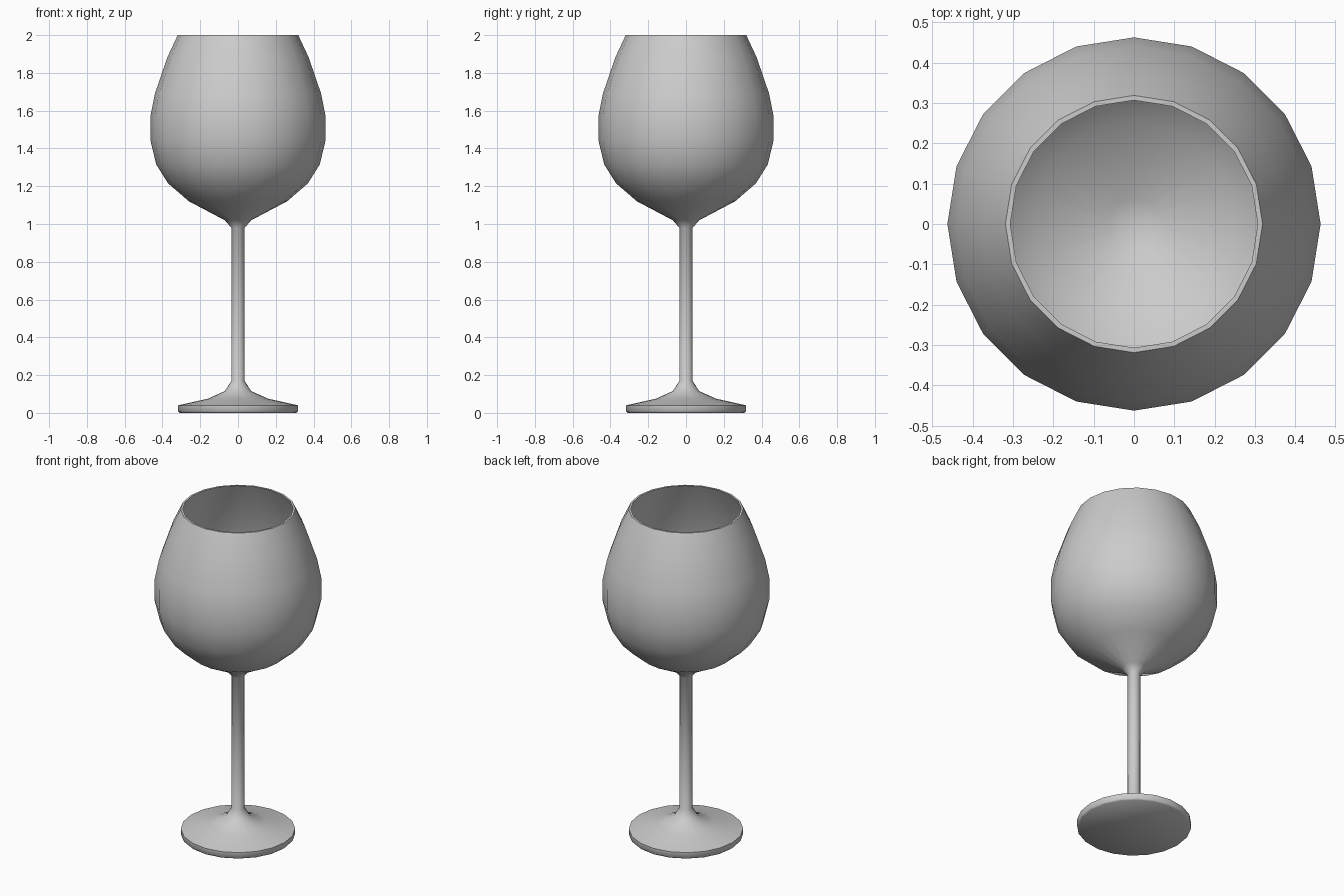
import bpy, bmesh, math
from mathutils import Vector

if "Cube" in bpy.data.objects:
    bpy.data.objects.remove(bpy.data.objects["Cube"])

SIDES = 20

# Outer surface from foot centre to rim, then inner bowl surface back to the axis
outer = [(0, 0), (0.31, 0), (0.318, 0.008), (0.318, 0.04), (0.16, 0.075), (0.07, 0.115),
         (0.035, 0.17), (0.035, 0.98), (0.07, 1.02), (0.26, 1.12), (0.37, 1.215),
         (0.433, 1.315), (0.463, 1.44), (0.463, 1.575), (0.44, 1.69),
         (0.375, 1.88), (0.319, 2.0)]
inner = [(0.307, 2.0), (0.363, 1.877), (0.427, 1.687), (0.45, 1.574), (0.45, 1.442),
         (0.421, 1.32), (0.361, 1.224), (0.254, 1.131), (0.065, 1.032), (0, 1.02)]


def lathe(name, profile):
    bm = bmesh.new()
    verts = [bm.verts.new((r, 0, z)) for r, z in profile]
    edges = [bm.edges.new(pair) for pair in zip(verts, verts[1:])]
    bmesh.ops.spin(bm, geom=verts + edges, cent=Vector(), axis=Vector((0, 0, 1)),
                   angle=math.tau, steps=SIDES, use_merge=False)
    bmesh.ops.remove_doubles(bm, verts=bm.verts, dist=0.0005)
    bmesh.ops.recalc_face_normals(bm, faces=bm.faces)
    mesh = bpy.data.meshes.new(name)
    bm.to_mesh(mesh)
    bm.free()
    obj = bpy.data.objects.new(name, mesh)
    bpy.context.collection.objects.link(obj)
    return obj


# Stemmed glass: foot, stem and hollow bowl in one turned surface
glass = lathe("wine_glass", outer + inner)
bpy.context.view_layer.objects.active = glass
glass.select_set(True)
bpy.ops.object.shade_smooth_by_angle(angle=math.radians(50))
